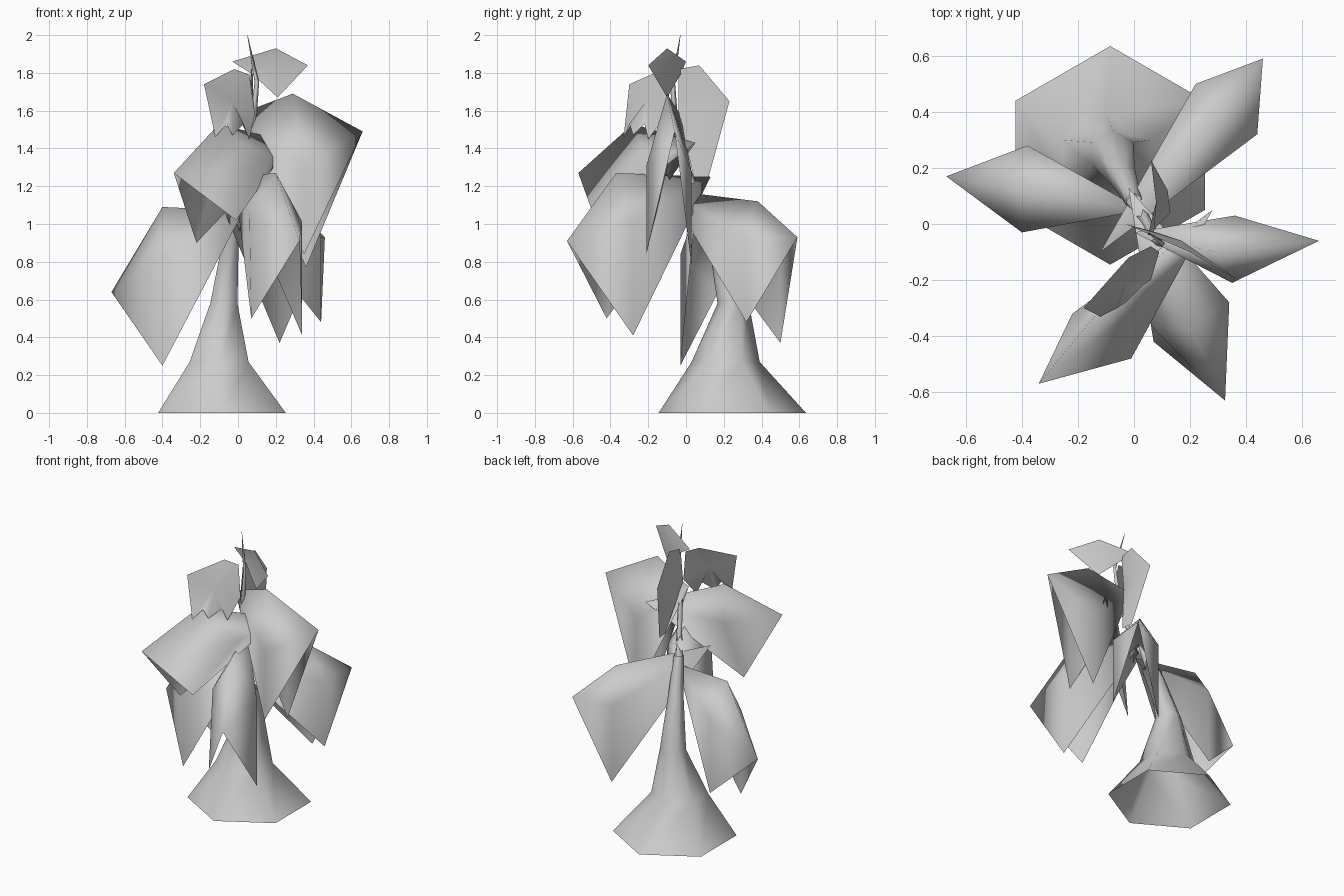
import bpy, bmesh, math
from mathutils import Vector

cube = bpy.data.objects.get("Cube")
if cube:
    bpy.data.objects.remove(cube, do_unlink=True)

# One plain grey for the whole plant
grey = bpy.data.materials.new("plain_grey")
grey.use_nodes = True
colour = (0.6, 0.6, 0.6, 1)
grey.diffuse_color = colour
grey.node_tree.nodes["Principled BSDF"].inputs["Base Color"].default_value = colour


def make_object(name, points, faces):
    """Make a smooth-shaded mesh object from points and faces."""
    mesh = bpy.data.meshes.new(name)
    mesh.from_pydata([tuple(p) for p in points], [], faces)
    bm = bmesh.new()
    bm.from_mesh(mesh)
    bmesh.ops.recalc_face_normals(bm, faces=bm.faces)
    bm.to_mesh(mesh)
    bm.free()
    mesh.shade_smooth()
    mesh.materials.append(grey)
    obj = bpy.data.objects.new(name, mesh)
    bpy.context.collection.objects.link(obj)
    return obj


def tube(name, rings, sides):
    """Loft rings of (x, y, z, radius), open at the bottom."""
    points, faces = [], []
    for x, y, z, radius in rings:
        for i in range(sides):
            a = math.tau * i / sides + math.pi / 2
            points.append((x + radius * math.cos(a), y + radius * math.sin(a), z))
    for r in range(len(rings) - 1):
        for i in range(sides):
            j = (i + 1) % sides
            low, high = r * sides, (r + 1) * sides
            faces.append((low + i, low + j, high + j, high + i))
    return make_object(name, points, faces)


def arched_leaf(name, base, peak, tip, corners, fold=0.3, pull=(0, 0)):
    """Drooping leaf: a ridge from base to tip with two hanging sides."""
    base, peak, tip = Vector(base), Vector(peak), Vector(tip)
    points, faces = [base, peak, tip], []
    for corner, shift in zip(corners, pull):
        corner = Vector(corner)
        shoulder = corner.lerp(base, shift)
        shoulder.z = peak.z + (corner.z - peak.z) * fold
        s = len(points)
        points += [shoulder, corner]
        faces += [(0, 1, s), (0, s, s + 1), (1, 2, s), (s, 2, s + 1)]
    return make_object(name, points, faces)


def fan_leaf(name, centre, outline):
    """Open leaf: a fan of triangles round a centre point."""
    n = len(outline)
    faces = [(0, i + 1, (i + 1) % n + 1) for i in range(n)]
    return make_object(name, [centre] + outline, faces)


# Flared trunk and the thin stem above it
tube("trunk", [(-.085, .245, 0, .39), (-.1, .21, .27, .18), (-.075, .25, .58, .083),
               (-.04, .17, .9, .05), (0, .08, 1.15, .03)], 6)
tube("stem", [(0, .08, 1.1, .03), (.05, 0, 1.3, .02), (.08, -.06, 1.55, .018),
              (.1, -.07, 1.75, .012), (.05, -.03, 2, .001)], 4)

# Large drooping leaves, from low to high
arched_leaf("left_low_leaf", (.03, .05, 1.07), (-.4, .12, 1.09), (-.67, .17, .64),
            [(-.4, -.03, .25), (-.38, .28, .37)])
arched_leaf("back_low_leaf", (-.12, -.1, 1.18), (.27, .38, 1.12), (.46, .59, .93),
            [(.44, .32, .48), (.22, .5, .37)])
arched_leaf("front_low_leaf", (-.02, .13, 1.25), (.2, -.37, 1.27), (.325, -.63, .91),
            [(.34, -.28, .41), (.07, -.42, .5)], pull=(0, .1))
arched_leaf("front_middle_leaf", (.28, .05, 1.43), (-.1, -.28, 1.53), (-.34, -.57, 1.27),
            [(-.01, -.48, 1.02), (-.22, -.32, .9)], fold=.4, pull=(.53, .2))
arched_leaf("right_high_leaf", (0, -.03, 1.58), (.29, -.1, 1.69), (.66, -.06, 1.49),
            [(.35, -.21, .84), (.36, .03, .77)], fold=.45)

# Young open leaves at the crown
fan_leaf("notched_leaf", (-.03, -.21, 1.65),
         [(-.18, -.3, 1.74), (-.02, -.12, 1.82), (.06, -.08, 1.79), (.09, -.1, 1.58),
          (.06, -.2, 1.45), (.03, -.22, 1.53), (-.03, -.28, 1.47), (-.06, -.3, 1.53),
          (-.12, -.33, 1.46)])
fan_leaf("upright_leaf", (.08, .08, 1.6),
         [(.07, -.04, 1.82), (.08, .07, 1.84), (.06, .23, 1.65), (.12, .12, 1.25),
          (.13, .04, 1.25), (.05, -.04, 1.6)])
fan_leaf("top_leaf", (.17, -.06, 1.83),
         [(-.03, 0, 1.86), (.2, -.1, 1.93), (.37, -.2, 1.84), (.21, -.1, 1.67),
          (.08, -.03, 1.79)])
